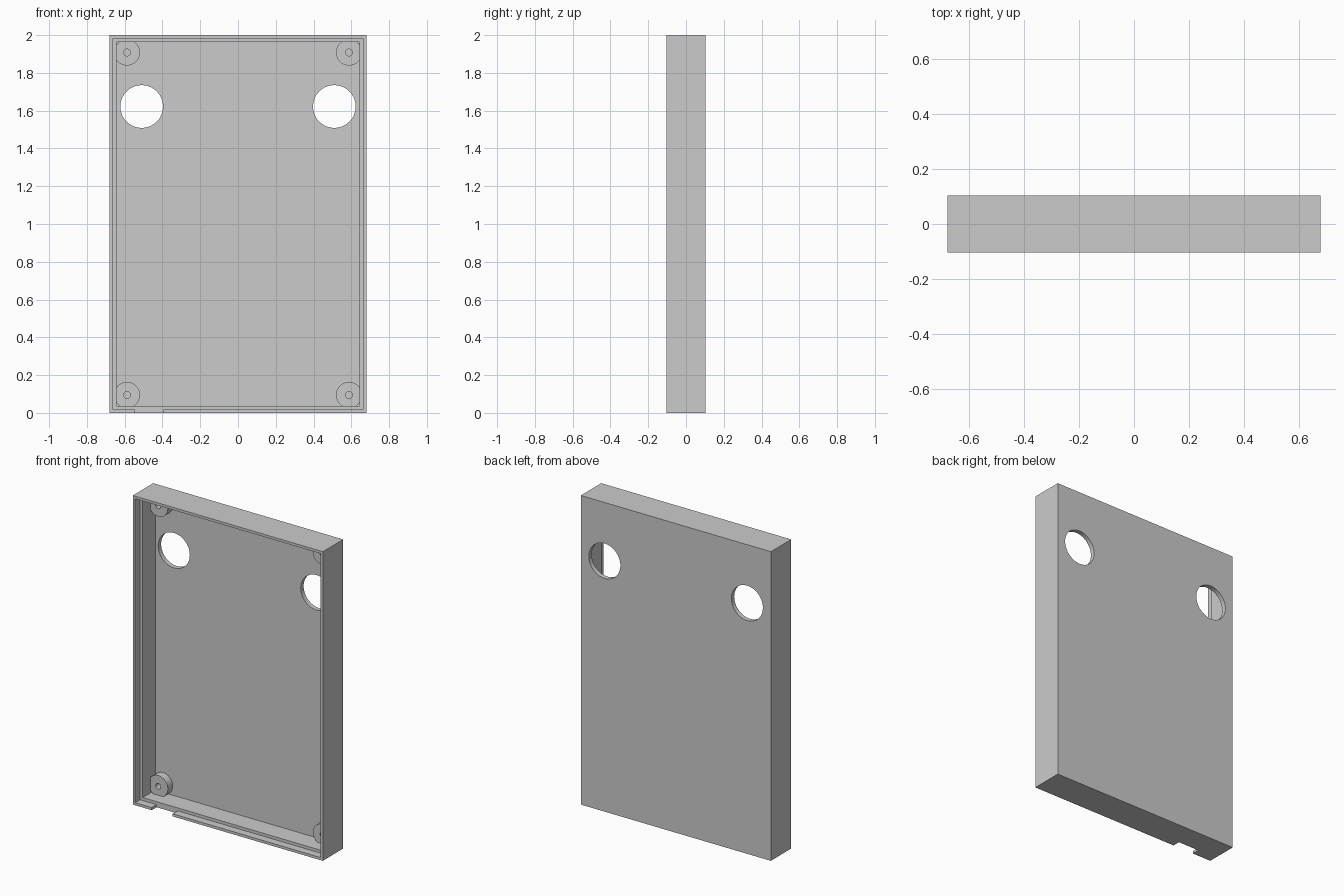
import bpy, math

if "Cube" in bpy.data.objects:
    bpy.data.objects.remove(bpy.data.objects["Cube"])

W, D, H = 0.68, 0.104, 2.0      # half width, half depth, height
LEDGE, FLOOR, BOSS = -0.054, 0.074, 0.024   # y levels inside the tray


def box(name, x0, x1, y0, y1, z0, z1):
    bpy.ops.mesh.primitive_cube_add(size=1, location=((x0 + x1) / 2, (y0 + y1) / 2, (z0 + z1) / 2))
    ob = bpy.context.object
    ob.name = name
    ob.scale = (x1 - x0, y1 - y0, z1 - z0)
    bpy.ops.object.transform_apply(location=True, rotation=True, scale=True)
    return ob


def rod(name, x, z, r, y0, y1):
    bpy.ops.mesh.primitive_cylinder_add(vertices=64, radius=r, depth=y1 - y0,
                                        location=(x, (y0 + y1) / 2, z), rotation=(math.pi / 2, 0, 0))
    ob = bpy.context.object
    ob.name = name
    bpy.ops.object.transform_apply(location=True, rotation=True, scale=True)
    return ob


def combine(target, tool, op):
    tool.hide_render = True
    mod = target.modifiers.new(op.title(), 'BOOLEAN')
    mod.operation, mod.object, mod.solver = op, tool, 'EXACT'
    bpy.context.view_layer.objects.active = target
    bpy.ops.object.modifier_apply(modifier=mod.name)
    bpy.data.objects.remove(tool, do_unlink=True)


# Tray body
case = box("enclosure_shell", -W, W, -D, D, 0, H)

# Cable notch in the bottom lip
combine(case, box("notch_cutter", -0.545, -0.395, -0.2, LEDGE, -0.1, 0.03), 'DIFFERENCE')

# Stepped lip, then the deeper cavity
for wall, depth in ((0.017, LEDGE), (0.036, FLOOR)):
    combine(case, box("cavity_cutter", -W + wall, W - wall, -0.3, depth, wall, H - wall), 'DIFFERENCE')

# Screw bosses with blind holes in the four corners
for x in (-0.588, 0.588):
    for z in (0.095, 1.908):
        combine(case, rod("screw_boss", x, z, 0.069, BOSS, FLOOR + 0.01), 'UNION')
        combine(case, rod("screw_hole", x, z, 0.018, -0.02, FLOOR), 'DIFFERENCE')

# Two round openings through the back panel
for x in (-0.51, 0.51):
    combine(case, rod("round_opening", x, 1.622, 0.113, FLOOR - 0.03, D + 0.1), 'DIFFERENCE')

bpy.ops.object.select_all(action='DESELECT')
case.select_set(True)
bpy.context.view_layer.objects.active = case
bpy.ops.object.shade_smooth_by_angle(angle=math.radians(30))
